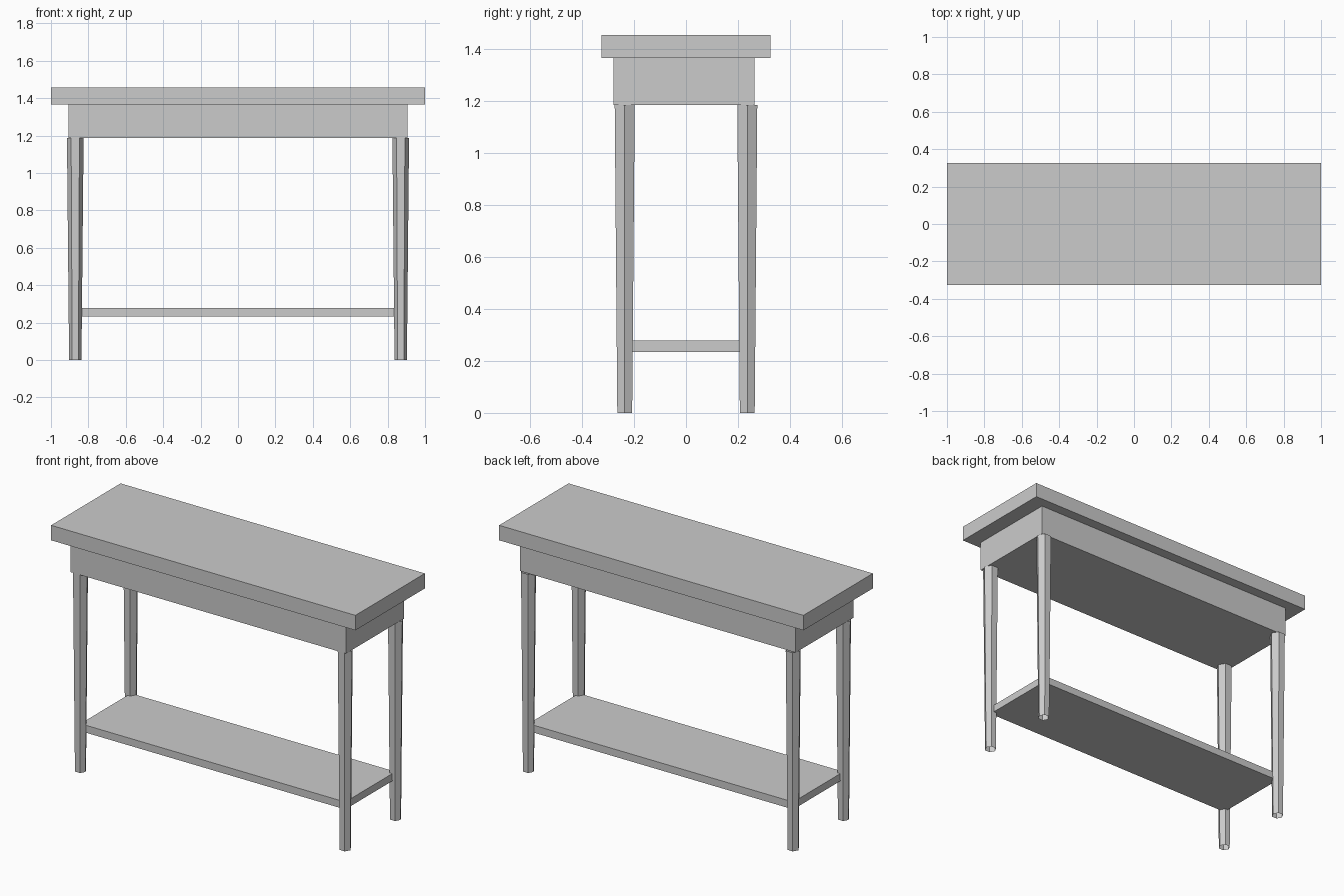
import bpy, bmesh, math

if "Cube" in bpy.data.objects:
    bpy.data.objects.remove(bpy.data.objects["Cube"])

grey = bpy.data.materials.new("plain grey")
grey.diffuse_color = (0.6, 0.6, 0.6, 1)
grey.use_nodes = True
grey.node_tree.nodes["Principled BSDF"].inputs["Base Color"].default_value = grey.diffuse_color


def add_object(name, bm):
    mesh = bpy.data.meshes.new(name)
    bm.to_mesh(mesh)
    bm.free()
    mesh.materials.append(grey)
    obj = bpy.data.objects.new(name, mesh)
    bpy.context.collection.objects.link(obj)
    return obj


def add_box(name, x, y, z):
    """Box from (min, max) pairs on each axis."""
    bm = bmesh.new()
    bmesh.ops.create_cube(bm, size=1)
    for v in bm.verts:
        v.co = [a + (c + 0.5) * (b - a) for c, (a, b) in zip(v.co, (x, y, z))]
    return add_object(name, bm)


def add_leg(name, x, y, height, r_bottom, r_top):
    """Open-ended tapered hexagonal leg with flat sides to front and back."""
    bm = bmesh.new()
    rings = []
    for z, r in ((0, r_bottom), (height, r_top)):
        rings.append([bm.verts.new((x + r * math.cos(i * math.pi / 3),
                                    y + r * math.sin(i * math.pi / 3), z))
                      for i in range(6)])
    low, high = rings
    for i in range(6):
        j = (i + 1) % 6
        bm.faces.new((low[i], low[j], high[j], high[i]))
    return add_object(name, bm)


# Table top, apron and lower shelf
add_box("table_top", (-1, 1), (-0.326, 0.326), (1.367, 1.456))
add_box("apron", (-0.906, 0.906), (-0.28, 0.264), (1.186, 1.367))
add_box("shelf", (-0.87, 0.87), (-0.236, 0.236), (0.234, 0.278))

# Four legs
for side, x in (("left", -0.87), ("right", 0.87)):
    for end, y in (("front", -0.236), ("back", 0.236)):
        add_leg(f"{end}_{side}_leg", x, y, 1.186, 0.033, 0.0445)
